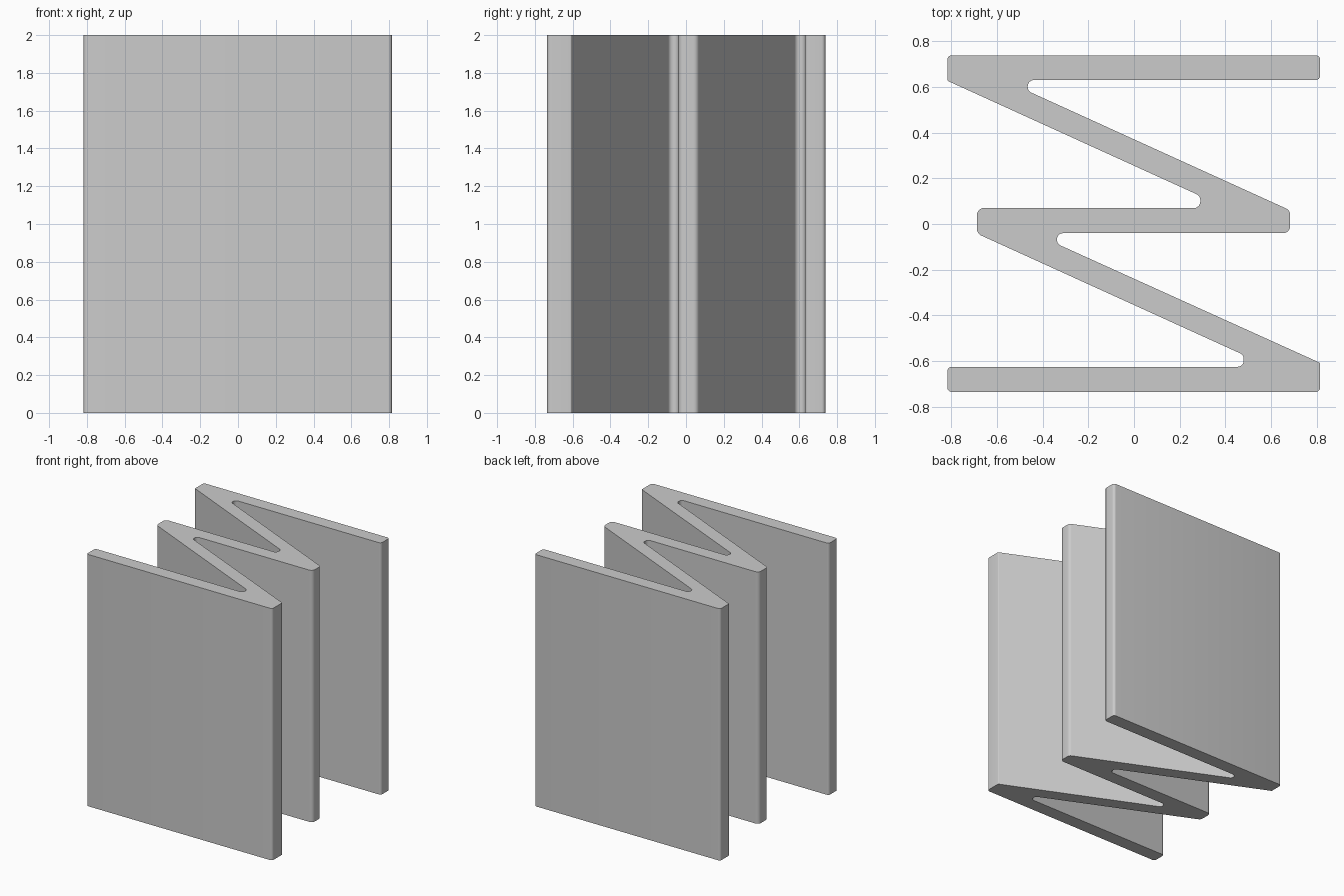
import bpy
import bmesh
import math
from mathutils import Vector

cube = bpy.data.objects.get("Cube")
if cube:
    bpy.data.objects.remove(cube, do_unlink=True)

HEIGHT = 2.0

grey = bpy.data.materials.new("plain grey")
grey.use_nodes = True
colour = (0.6, 0.6, 0.6, 1)
grey.diffuse_color = colour
grey.node_tree.nodes["Principled BSDF"].inputs["Base Color"].default_value = colour


def fillet(corners, steps=6):
    """Round each (x, y, radius) corner of a closed outline with an arc."""
    outline = []
    for i, (x, y, r) in enumerate(corners):
        p = Vector((x, y))
        a = (Vector(corners[i - 1][:2]) - p).normalized()
        b = (Vector(corners[(i + 1) % len(corners)][:2]) - p).normalized()
        half = a.angle(b) / 2
        centre = p + (a + b).normalized() * (r / math.sin(half))
        start = (p + a * (r / math.tan(half)) - centre).normalized()
        end = (p + b * (r / math.tan(half)) - centre).normalized()
        for k in range(steps + 1):
            direction = start.slerp(end, k / steps).normalized()
            outline.append(centre + direction * r)
    return outline


# Zigzag outline, counterclockwise: three straight panels joined by two diagonals
EDGE, FOLD, TIP, NOTCH = 0.02, 0.03, 0.008, 0.027
right_side = [
    (-0.817, -0.735, EDGE), (0.815, -0.735, EDGE), (0.815, -0.608, TIP),
    (-0.337, -0.087, NOTCH), (-0.337, -0.04, NOTCH),
    (0.683, -0.04, FOLD), (0.683, 0.06, FOLD),
    (-0.465, 0.582, NOTCH), (-0.465, 0.63, NOTCH), (0.815, 0.63, EDGE),
]
left_side = [
    (0.815, 0.738, EDGE), (-0.817, 0.738, EDGE), (-0.817, 0.627, TIP),
    (0.29, 0.123, NOTCH), (0.29, 0.07, NOTCH),
    (-0.687, 0.07, FOLD), (-0.687, -0.042, FOLD),
    (0.48, -0.573, NOTCH), (0.48, -0.625, NOTCH), (-0.817, -0.625, EDGE),
]

# Folded panel: extrude the outline upward
bm = bmesh.new()
base = bm.faces.new([bm.verts.new((p.x, p.y, 0)) for p in fillet(right_side + left_side)])
extruded = bmesh.ops.extrude_face_region(bm, geom=[base], use_keep_orig=True)
top = [v for v in extruded["geom"] if isinstance(v, bmesh.types.BMVert)]
bmesh.ops.translate(bm, verts=top, vec=(0, 0, HEIGHT))
bmesh.ops.recalc_face_normals(bm, faces=bm.faces)
mesh = bpy.data.meshes.new("folded_panel")
bm.to_mesh(mesh)
bm.free()
mesh.materials.append(grey)

panel = bpy.data.objects.new("folded_panel", mesh)
bpy.context.collection.objects.link(panel)
bpy.ops.object.select_all(action="DESELECT")
panel.select_set(True)
bpy.context.view_layer.objects.active = panel
bpy.ops.object.shade_smooth_by_angle(angle=math.radians(30))
